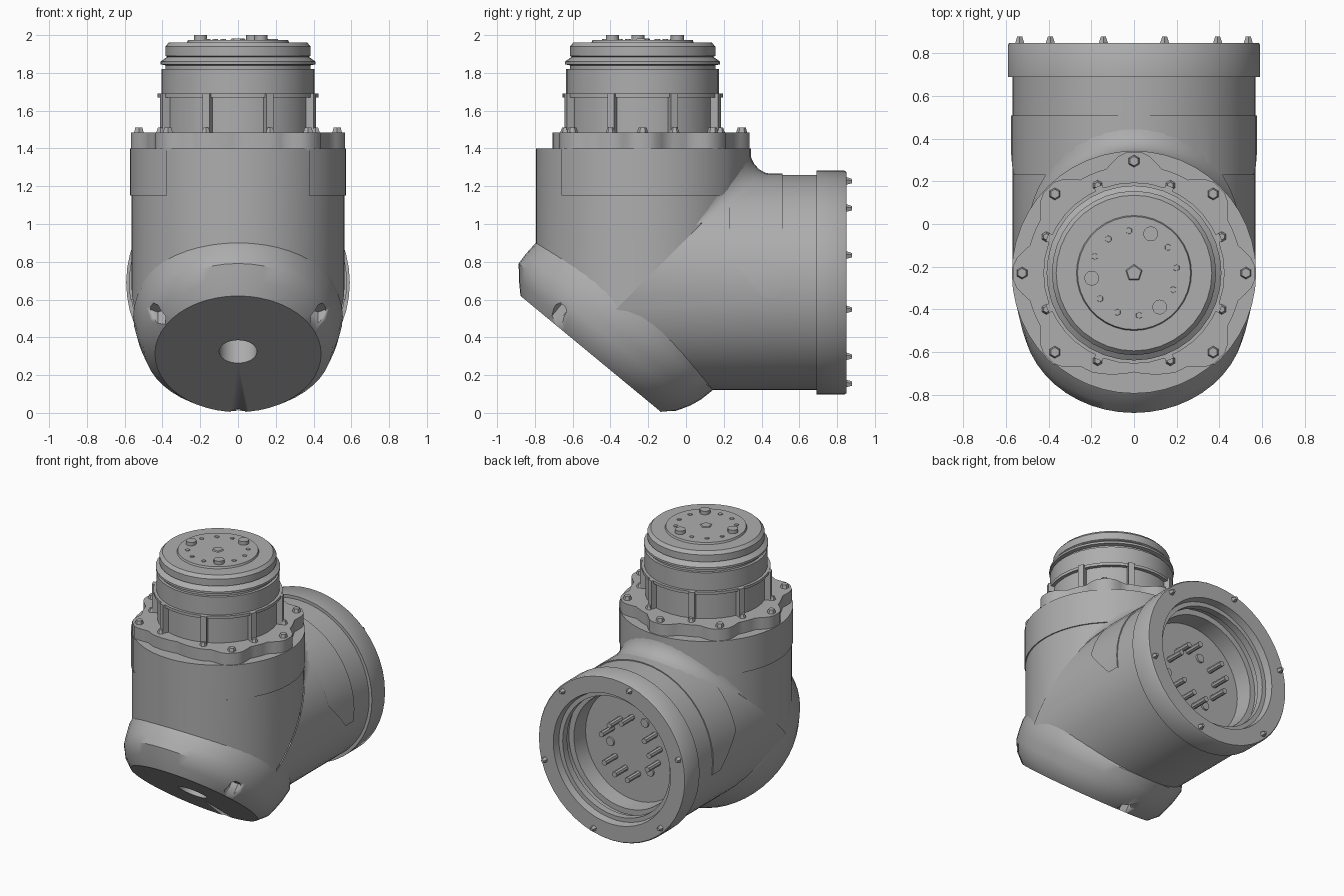
import bpy, bmesh
from math import sin, cos, pi, radians, sqrt
from mathutils import Matrix, Vector

old = bpy.data.objects.get("Cube")
if old:
    bpy.data.objects.remove(old, do_unlink=True)

grey = bpy.data.materials.new("housing_grey")
grey.use_nodes = True
COLOR = (0.42, 0.42, 0.42, 1)
grey.diffuse_color = COLOR
grey.node_tree.nodes["Principled BSDF"].inputs["Base Color"].default_value = COLOR

# The two pipe axes cross at HUB; DOWN points out through the sloping cap
HUB = Vector((0, -0.23, 0.69))
DOWN = Vector((0, -0.637, -0.771)).normalized()
SLOPE = DOWN.cross(Vector((1, 0, 0)))


def frame(x, y, z, origin):
    m = Matrix((x, y, z)).transposed().to_4x4()
    m.translation = origin
    return m


UPRIGHT = Matrix.Translation((0, HUB.y, 0))
SOCKET = frame((-1, 0, 0), (0, 0, 1), (0, 1, 0), (0, 0, HUB.z))
CAP = frame((1, 0, 0), SLOPE, DOWN, HUB)


def finish(name, bm, angle=35):
    bmesh.ops.remove_doubles(bm, verts=bm.verts, dist=0.0005)
    bmesh.ops.recalc_face_normals(bm, faces=bm.faces)
    mesh = bpy.data.meshes.new(name)
    bm.to_mesh(mesh)
    bm.free()
    mesh.materials.append(grey)
    obj = bpy.data.objects.new(name, mesh)
    bpy.context.collection.objects.link(obj)
    bpy.ops.object.select_all(action='DESELECT')
    obj.select_set(True)
    bpy.context.view_layer.objects.active = obj
    bpy.ops.object.shade_smooth_by_angle(angle=radians(angle))
    return obj


def skin(bm, rows, closed=True):
    """Joins rows of points with quads."""
    grid = [[bm.verts.new(p) for p in row] for row in rows]
    n = len(grid[0])
    for a, b in zip(grid, grid[1:]):
        for i in range(n if closed else n - 1):
            j = (i + 1) % n
            bm.faces.new((a[i], a[j], b[j], b[i]))


def turn(name, profile, mat, segs=48, cuts=()):
    """Rings of (height, radius) or (height, x radius, y radius, y shift)."""
    bm = bmesh.new()
    rows = []
    for h, rx, *rest in profile:
        ry, shift = rest if rest else (rx, 0)
        rows.append([mat @ Vector((rx * cos(2 * pi * i / segs),
                                   ry * sin(2 * pi * i / segs) + shift, h))
                     for i in range(segs)])
    skin(bm, rows)
    bmesh.ops.remove_doubles(bm, verts=bm.verts, dist=0.0005)
    for point, normal in cuts:
        bmesh.ops.bisect_plane(bm, geom=bm.verts[:] + bm.edges[:] + bm.faces[:],
                               plane_co=point, plane_no=normal, clear_outer=True)
    return finish(name, bm)


def studs(name, mat, angles, dist, low, high, r0, r1, segs=6):
    """Pegs set round a circle."""
    bm = bmesh.new()
    for a in angles:
        a = radians(a)
        spot = Vector((dist * cos(a), dist * sin(a), (low + high) / 2))
        bmesh.ops.create_cone(bm, cap_ends=True, segments=segs, radius1=r0, radius2=r1,
                              depth=high - low, matrix=mat @ Matrix.Translation(spot))
    return finish(name, bm)


# Elbow housing: two mitred pipes, trimmed where the sloping cap begins
trim = (HUB + DOWN * 0.2, DOWN)
keep_upper = (HUB, Vector((0, 1, -1)))
keep_rear = (HUB, Vector((0, -1, 1)))
turn("upright_housing", [(0, 0.565), (1.40, 0.565), (1.40, 0)], UPRIGHT,
     cuts=[keep_upper, trim])
turn("socket_housing",
     [(-0.9, 0.57), (0.69, 0.57), (0.69, 0.592), (0.84, 0.592), (0.85, 0.585),
      (0.85, 0.47), (0.80, 0.46), (0.80, 0.43), (0.75, 0.43), (0.75, 0.45),
      (0.70, 0.45), (0.70, 0.41), (0.58, 0.40), (0.58, 0)], SOCKET,
     cuts=[keep_rear, trim])

# Raised side panels that wrap both pipes
turn("upper_panel", [(1.15, 0.55), (1.15, 0.573), (1.40, 0.573), (1.40, 0.55)], UPRIGHT,
     cuts=[((0, -0.66, 0), (0, -1, 0)), keep_upper])
turn("rear_panel", [(-0.9, 0.577), (0.51, 0.577), (0.51, 0.56)], SOCKET,
     cuts=[keep_rear, ((0, 0, 0.6), (0, 0, -1)), ((0, 0.23, 0), (0, -1, 0)),
           ((0, 0.2, 0.85), (0, -0.75, -0.66))])

# Blend in the inner corner between the pipes
bm = bmesh.new()
rows = []
for k in range(6):
    a = k / 5 * pi / 2
    row = []
    for i in range(21):
        phi = radians(-60 + 6 * i)
        fade = max(cos(phi * 1.5), 0)
        r = 0.565 + 0.12 * fade * (1 - cos(a))
        x = r * sin(phi)
        z = HUB.z + sqrt(max(0.575 ** 2 - x * x, 0)) + 0.14 * fade * (1 - sin(a))
        row.append((x, HUB.y + r * cos(phi), z))
    rows.append(row)
skin(bm, rows, closed=False)
finish("corner_blend", bm, 60)

# Sloping cap with a deep centre hole
cap = turn("sloping_cap",
           [(0.12, 0, 0, -0.03), (0.12, 0.54, 0.58, -0.03), (0.20, 0.555, 0.61, -0.04),
            (0.28, 0.54, 0.603, -0.03), (0.34, 0.525, 0.59, -0.02),
            (0.41, 0.50, 0.54, -0.03), (0.466, 0.44, 0.483, -0.03),
            (0.466, 0.10, 0.095, -0.01), (0.26, 0.10, 0.095, -0.01),
            (0.26, 0, 0, -0.01)], CAP)
cutter = studs("cap_notch_cutter", CAP @ Matrix.Translation((0, -0.03, 0)),
               (32, 148, 270), 0.5, 0.36, 0.6, 0.045, 0.045)
cutter.hide_render = True
notch = cap.modifiers.new("notches", 'BOOLEAN')
notch.operation = 'DIFFERENCE'
notch.object = cutter
bpy.context.view_layer.objects.active = cap
bpy.ops.object.modifier_apply(modifier=notch.name)
bpy.data.objects.remove(cutter, do_unlink=True)

# Lobed collar, flattened at the front
bm = bmesh.new()
outline = []
for i in range(96):
    a = 2 * pi * i / 96
    lobe = max(cos(8 * a) * 0.9 + 0.25, 0) ** 0.7
    r = 0.505 + 0.062 * min(lobe, 1)
    if abs(a - 1.5 * pi) < pi / 8:
        r = 0.465 + 0.04 * abs(a - 1.5 * pi) / (pi / 8)
    outline.append((r * cos(a), r * sin(a)))
rows = [[UPRIGHT @ Vector((x * s, y * s, z)) for x, y in outline]
        for z, s in ((1.39, 1), (1.485, 1), (1.485, 0.7))]
skin(bm, rows)
finish("lobed_collar", bm)
studs("collar_screws", UPRIGHT, [45 * k for k in range(8) if k != 6],
      0.525, 1.48, 1.51, 0.03, 0.022)

# Plug on top
turn("plug",
     [(1.45, 0.40), (1.67, 0.40), (1.67, 0.425), (1.69, 0.425), (1.69, 0.405),
      (1.82, 0.405), (1.82, 0.385), (1.84, 0.385), (1.845, 0.41), (1.86, 0.41),
      (1.885, 0.375), (1.89, 0.385), (1.94, 0.385), (1.962, 0.365), (1.962, 0.27),
      (1.975, 0.265), (1.975, 0)], UPRIGHT, 36)

# Ribs round the plug
bm = bmesh.new()
for k in range(8):
    mat = (UPRIGHT @ Matrix.Rotation(radians(22.5 + 45 * k), 4, 'Z')
           @ Matrix.Translation((0.415, 0, 1.58)) @ Matrix.Diagonal((0.05, 0.04, 0.22, 1)))
    bmesh.ops.create_cube(bm, size=1, matrix=mat)
finish("plug_ribs", bm)
studs("rib_feet", UPRIGHT, [22.5 + 45 * k for k in range(8)], 0.445, 1.47, 1.51, 0.03, 0.015)

# Contacts on the plug and matching pins in the socket
big = [67, 187, 307]
small = [67 + 30 * k for k in range(12) if k % 4]
studs("plug_pegs", UPRIGHT, big, 0.2, 1.97, 2.0, 0.035, 0.035, 12)
studs("plug_contacts", UPRIGHT, small, 0.2, 1.97, 1.98, 0.017, 0.015)
studs("plug_centre", UPRIGHT, [0], 0, 1.97, 1.982, 0.045, 0.035, 5)
studs("socket_pins", SOCKET, small, 0.2, 0.57, 0.71, 0.02, 0.02, 8)
studs("socket_holes", SOCKET, big, 0.2, 0.57, 0.59, 0.035, 0.03, 12)

# Screws on the socket rim
studs("rim_screws", SOCKET, [15 + 60 * k for k in range(6)], 0.555, 0.84, 0.88, 0.025, 0.012, 5)
